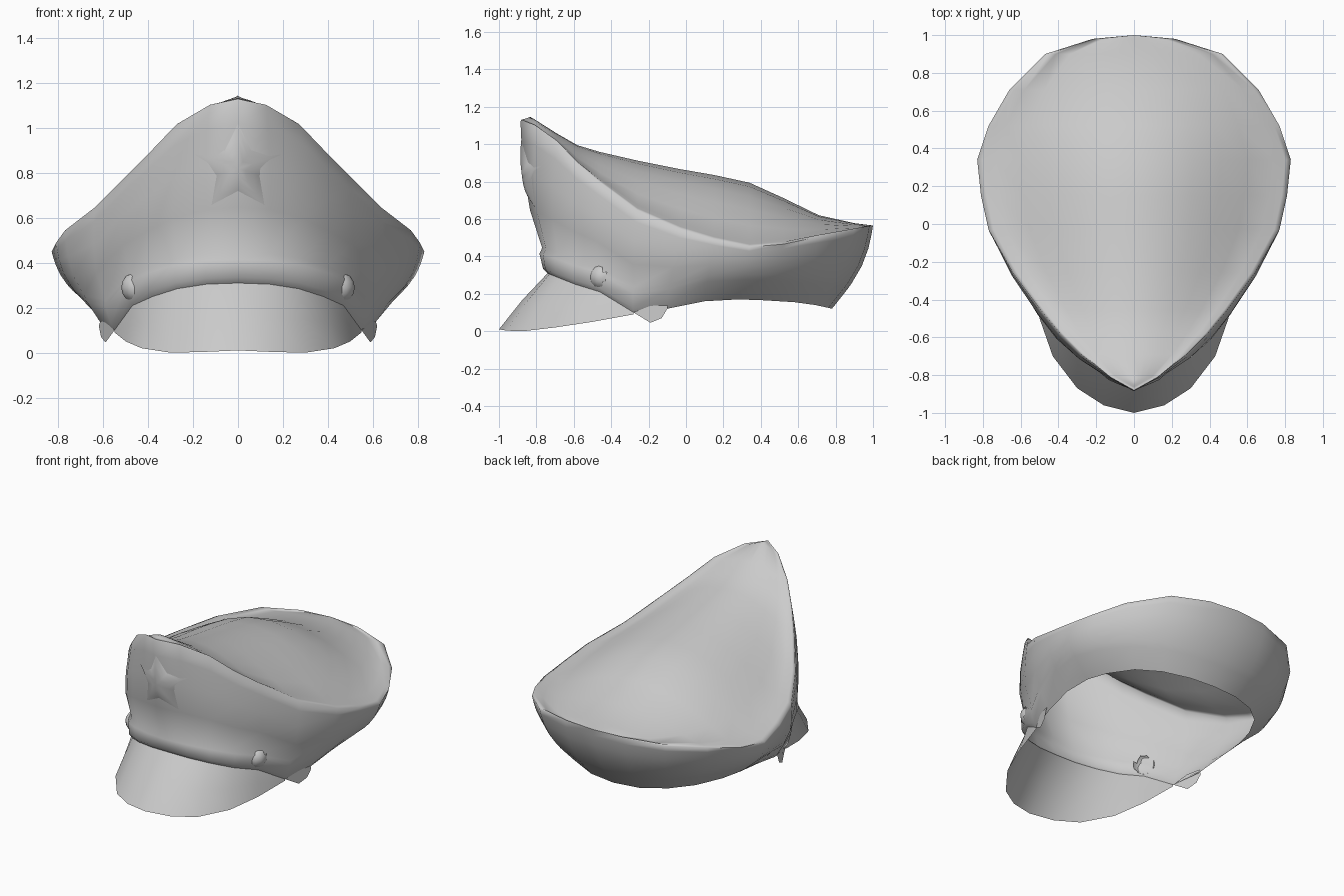
import bpy, bmesh, math
from mathutils import Vector
from mathutils.bvhtree import BVHTree

if "Cube" in bpy.data.objects:
    bpy.data.objects.remove(bpy.data.objects["Cube"])

grey = bpy.data.materials.new("light_grey")
grey.diffuse_color = (0.6, 0.6, 0.6, 1)
grey.use_nodes = True
grey.node_tree.nodes["Principled BSDF"].inputs["Base Color"].default_value = grey.diffuse_color

# Crown rim and lower edge, half way round from front to back
RIM = [(0, -.885, 1.12), (.13, -.81, 1.095), (.28, -.69, 1.01), (.39, -.58, .895), (.49, -.46, .795),
       (.64, -.26, .645), (.77, -.03, .545), (.81, .15, .49), (.83, .34, .45), (.77, .52, .465),
       (.66, .71, .505), (.47, .90, .54), (.22, .98, .555), (0, 1, .565)]
BASE = [(0, -.74, .31), (.14, -.73, .305), (.27, -.68, .285), (.38, -.59, .25), (.47, -.46, .21),
        (.55, -.28, .10), (.60, -.10, .12), (.62, .10, .16), (.61, .28, .17), (.57, .42, .165),
        (.48, .58, .155), (.35, .69, .14), (.18, .76, .125), (0, .78, .12)]
# Height of the crown along its centre line (y, z)
RIDGE = [(-.885, 1.12), (-.83, 1.145), (-.6, 1.0), (-.4, .94), (0, .86), (.3, .81),
         (.47, .74), (.65, .64), (.8, .59), (1, .565)]
VISOR = [(0, -1, .01), (.16, -.96, .003), (.30, -.87, .0), (.43, -.70, .02), (.50, -.50, .05), (.55, -.28, .09)]
RIM, BASE, VISOR = ([Vector(p) for p in pts] for pts in (RIM, BASE, VISOR))


def ridge_z(y):
    for (y0, z0), (y1, z1) in zip(RIDGE, RIDGE[1:]):
        if y <= y1:
            return z0 + (z1 - z0) * (y - y0) / (y1 - y0)
    return RIDGE[-1][1]


def outward(col):
    """Horizontal outward direction of the wall at a column."""
    if col in (0, len(BASE) - 1):
        return Vector((0, -1 if col == 0 else 1, 0))
    a, b = BASE[col - 1], BASE[col + 1]
    return Vector((b.y - a.y, a.x - b.x, 0)).normalized()


def add_grid(bm, cols):
    """Skin columns of points and their mirror image."""
    for sign in (1, -1):
        vs = [[bm.verts.new((p.x * sign, p.y, p.z)) for p in c] for c in cols]
        for a, b in zip(vs, vs[1:]):
            for j in range(len(a) - 1):
                quad = [a[j], b[j], b[j + 1], a[j + 1]]
                bm.faces.new(quad if sign > 0 else quad[::-1])


def finish(bm, name, axis, angle=75):
    """Weld, face the surface along the axis, and shade smooth."""
    bmesh.ops.remove_doubles(bm, verts=bm.verts, dist=.0008)
    bmesh.ops.recalc_face_normals(bm, faces=bm.faces)
    if axis and sum(f.normal.dot(Vector(axis)) * f.calc_area() for f in bm.faces) < 0:
        bmesh.ops.reverse_faces(bm, faces=bm.faces)
    me = bpy.data.meshes.new(name)
    bm.to_mesh(me)
    me.materials.append(grey)
    ob = bpy.data.objects.new(name, me)
    bpy.context.collection.objects.link(ob)
    bpy.ops.object.select_all(action='DESELECT')
    ob.select_set(True)
    bpy.context.view_layer.objects.active = ob
    bpy.ops.object.shade_smooth_by_angle(angle=math.radians(angle))
    return ob


# Cap body: band, flaring wall and domed crown in one open shell
columns = []
for i, (r, b) in enumerate(zip(RIM, BASE)):
    out, h = outward(i), r.z - b.z
    fade = max(0, min(1, (6.5 - i) / 3))
    amp = .035 + .012 * (1 - fade)
    col = [b]
    for d, off in ((.025, .02), (.105, .025), (.135, .005)):
        t = d / h
        col.append(b.lerp(r, t) + out * (off * fade + amp * math.sin(math.pi * t) * (1 - fade)))
    t0 = t
    for k in (.3, .6, .85):
        t = t0 + (1 - t0) * k
        col.append(b.lerp(r, t) + out * amp * math.sin(math.pi * t))
    col.append(r)
    zc = ridge_z(r.y)
    for s in (.965, .88, .72, .55, .38, .2, 0):
        f = (1 - s * s) ** 1.5
        lip = .008 if s > .9 and 0 < i < 13 else 0
        col.append(Vector((r.x * s, r.y, r.z + (zc - r.z) * f + lip)))
    if i == 0:      # rounded peak at the front
        col[-7:] = [Vector((0, -.88 + .008 * k, 1.13 + .0025 * k)) for k in range(7)]
    columns.append(col)
body = bmesh.new()
add_grid(body, columns)
body.normal_update()
tree = BVHTree.FromBMesh(body)
finish(body, "cap_body", (0, 0, 1))

# Visor
bm = bmesh.new()
cols = []
for i, v in enumerate(VISOR):
    b = BASE[i]
    bulge = Vector((0, -.006, .006)) * (1 - i / 5)
    cols.append([b, b.lerp(v, .5) + bulge, v])
add_grid(bm, cols)
finish(bm, "visor", (0, -.5, 1))


def on_front(x, z, lift):
    hit = tree.ray_cast(Vector((x, -2, z)), Vector((0, 1, 0)))[0]
    return Vector((x, hit.y - lift, z))


# Raised five-pointed badge following the front wall
bm = bmesh.new()
hub = bm.verts.new(on_front(1e-4, .82, .014))
rings = []
for scale, lift in ((.35, .014), (.7, .01), (1, .001)):
    ring = []
    for k in range(10):
        rad, a = scale * (.2 if k % 2 == 0 else .1), math.pi / 2 + k * math.pi / 5
        ring.append(bm.verts.new(on_front(rad * math.cos(a) + 1e-4, .82 + rad * math.sin(a), lift)))
    rings.append(ring)
for k in range(10):
    n = (k + 1) % 10
    bm.faces.new((hub, rings[0][k], rings[0][n]))
    for a, b in zip(rings, rings[1:]):
        bm.faces.new((a[k], b[k], b[n], a[n]))
finish(bm, "badge", (0, -1, 0), 120)

# Strap ends below the band, and low strap buttons
for side, sx in (("right", 1), ("left", -1)):
    bm = bmesh.new()
    pts = [(.55, -.28, .10), (.59, -.19, .045), (.61, -.13, .07), (.62, -.10, .12), (.61, -.10, .15), (.59, -.2, .15)]
    bm.faces.new([bm.verts.new((x * sx, y, z)) for x, y, z in pts])
    finish(bm, "strap_end_" + side, (sx, 0, 0))
    bm = bmesh.new()
    bmesh.ops.create_uvsphere(bm, u_segments=12, v_segments=8, radius=.07)
    for v in [v for v in bm.verts if v.co.x * sx - v.co.y < .02]:
        bm.verts.remove(v)      # keep only the outward cap
    spot = on_front(.485, .29, 0) - Vector((.035, -.035, 0))
    bmesh.ops.translate(bm, verts=bm.verts, vec=(spot.x * sx, spot.y, spot.z))
    finish(bm, "strap_button_" + side, (sx, -1, 0))
